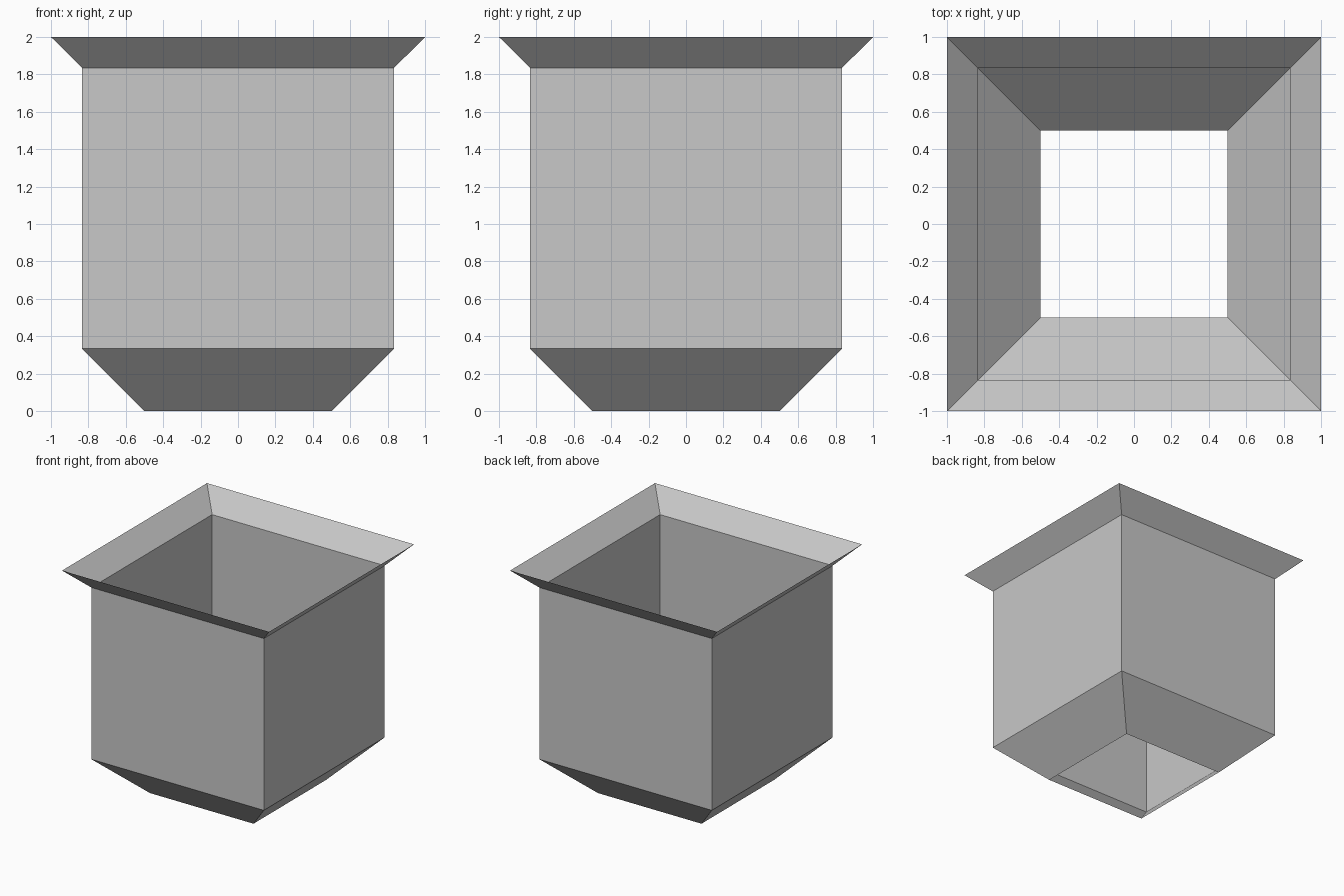
import bpy
import bmesh

cube = bpy.data.objects.get("Cube")
if cube:
    bpy.data.objects.remove(cube, do_unlink=True)

# Plain grey for the whole shell
grey = bpy.data.materials.new("light_grey")
grey.use_nodes = True
colour = (0.58, 0.58, 0.58, 1)
grey.diffuse_color = colour
grey.node_tree.nodes["Principled BSDF"].inputs["Base Color"].default_value = colour

# Half width and height of each square ring, from the foot to the rim
FOOT, LOWER, UPPER, RIM = (0.5, 0), (5 / 6, 1 / 3), (5 / 6, 11 / 6), (1, 2)
CORNERS = ((-1, -1), (1, -1), (1, 1), (-1, 1))


def square_shell(name, profile):
    """Open four-sided shell skinned through square rings, bottom to top."""
    bm = bmesh.new()
    rings = [[bm.verts.new((sx * half, sy * half, z)) for sx, sy in CORNERS]
             for half, z in profile]
    for low, high in zip(rings, rings[1:]):
        for i in range(4):
            j = (i + 1) % 4
            bm.faces.new((low[i], low[j], high[j], high[i]))
    mesh = bpy.data.meshes.new(name)
    bm.to_mesh(mesh)
    bm.free()
    mesh.materials.append(grey)
    obj = bpy.data.objects.new(name, mesh)
    bpy.context.collection.objects.link(obj)
    return obj


# Tapered foot, straight walls and flared rim, open at both ends
square_shell("tapered_foot", (FOOT, LOWER))
square_shell("box_walls", (LOWER, UPPER))
square_shell("flared_rim", (UPPER, RIM))
